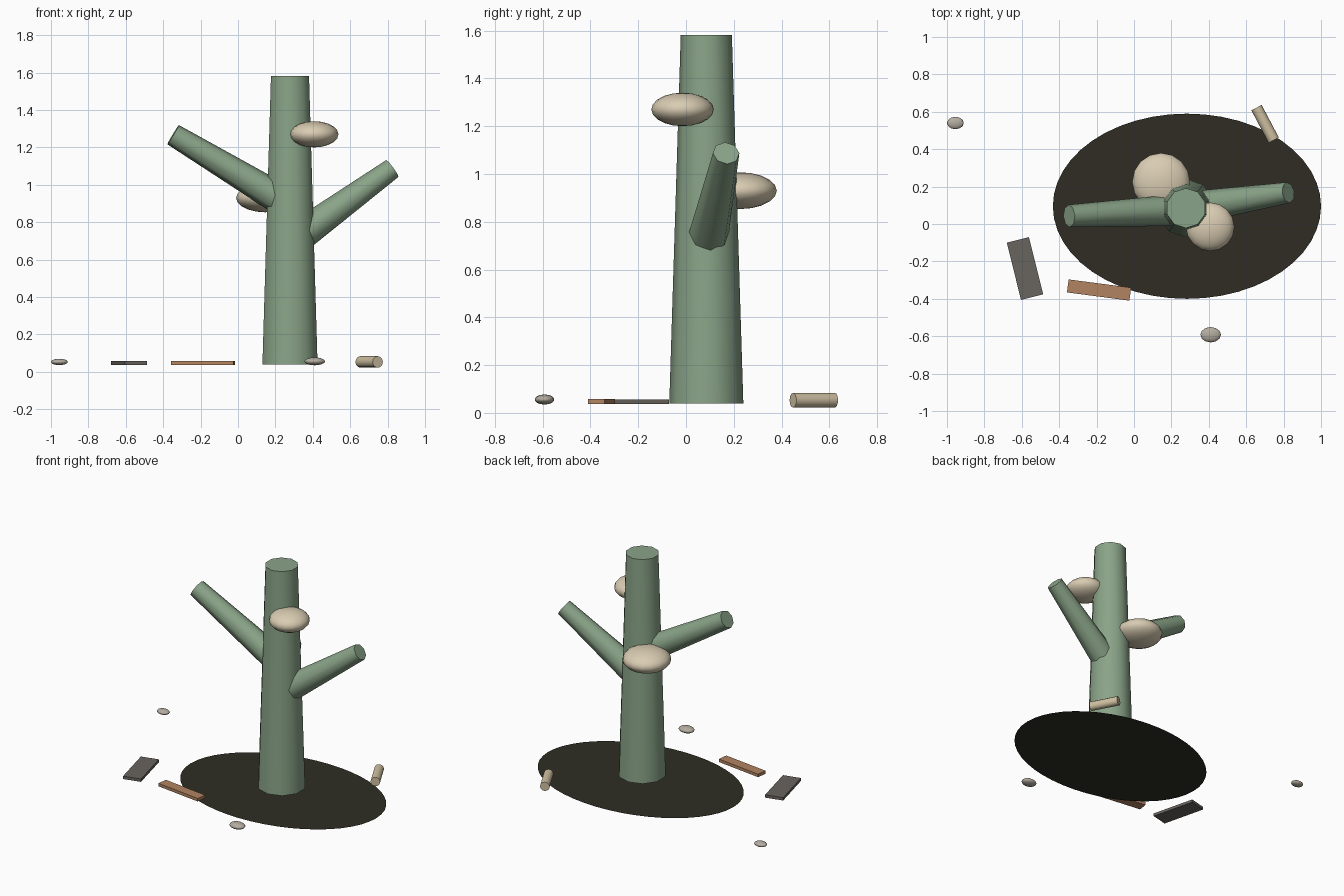
import bpy
from math import radians
from mathutils import Vector

cube = bpy.data.objects.get("Cube")
if cube:
    bpy.data.objects.remove(cube, do_unlink=True)


def material(name, r, g, b):
    """Flat colour given as 0-255 sRGB, stored as linear."""
    lin = [((c / 255 + 0.055) / 1.055) ** 2.4 for c in (r, g, b)] + [1]
    m = bpy.data.materials.new(name)
    m.use_nodes = True
    m.diffuse_color = lin
    m.node_tree.nodes["Principled BSDF"].inputs["Base Color"].default_value = lin
    return m


green = material("sage green", 138, 164, 136)
cream = material("cream", 217, 204, 178)
stone = material("pebble grey", 180, 172, 160)
straw = material("straw", 206, 191, 160)
copper = material("copper brown", 178, 132, 97)
slate = material("dark slate", 104, 99, 93)
soil = material("dark soil", 46, 44, 35)


def finish(name, mat, smooth=True):
    ob = bpy.context.object
    ob.name = ob.data.name = name
    ob.data.materials.append(mat)
    if smooth:
        bpy.ops.object.shade_smooth_by_angle(angle=radians(50))
    return ob


def limb(name, start, end, r1, r2, sides, mat):
    """Tapered cylinder between two points."""
    a, b = Vector(start), Vector(end)
    bpy.ops.mesh.primitive_cone_add(
        vertices=sides, radius1=r1, radius2=r2, depth=(b - a).length,
        location=(a + b) / 2, rotation=(b - a).to_track_quat('Z', 'Y').to_euler())
    return finish(name, mat)


def blob(name, centre, radii, mat, segments=16, rings=10):
    """Flattened ball."""
    bpy.ops.mesh.primitive_uv_sphere_add(segments=segments, ring_count=rings,
                                         radius=1, location=centre)
    bpy.context.object.scale = radii
    return finish(name, mat)


def slab(name, centre, size, angle, mat):
    """Flat board turned about z."""
    bpy.ops.mesh.primitive_cube_add(size=1, location=centre,
                                    rotation=(0, 0, radians(angle)))
    bpy.context.object.scale = size
    return finish(name, mat, False)


# Ground patch
bpy.ops.mesh.primitive_circle_add(vertices=48, radius=1, fill_type='NGON',
                                  location=(0.283, 0.095, 0))
bpy.context.object.scale = (0.717, 0.495, 1)
finish("ground_patch", soil, False)

# Trunk and branches
limb("trunk", (0.278, 0.085, 0.04), (0.278, 0.085, 1.582), 0.155, 0.107, 10, green)
limb("right_branch", (0.24, 0.075, 0.915), (-0.347, 0.043, 1.268), 0.085, 0.06, 8, green)
limb("left_branch", (0.36, 0.095, 0.75), (0.825, 0.168, 1.087), 0.085, 0.056, 8, green)

# Shelf fungi
blob("front_fungus", (0.407, -0.015, 1.27), (0.13, 0.13, 0.07), cream)
blob("back_fungus", (0.145, 0.225, 0.93), (0.155, 0.155, 0.077), cream)

# Scattered pieces
blob("right_pebble", (-0.955, 0.54, 0.053), (0.045, 0.033, 0.017), stone, 12, 8)
blob("front_pebble", (0.41, -0.592, 0.056), (0.055, 0.041, 0.021), stone, 12, 8)
limb("small_log", (0.655, 0.622, 0.053), (0.747, 0.448, 0.053), 0.031, 0.031, 12, straw)
slab("slate_chip", (-0.583, -0.238, 0.047), (0.122, 0.315, 0.02), 14, slate)
slab("wood_plank", (-0.187, -0.353, 0.047), (0.337, 0.07, 0.021), -7.5, copper)
